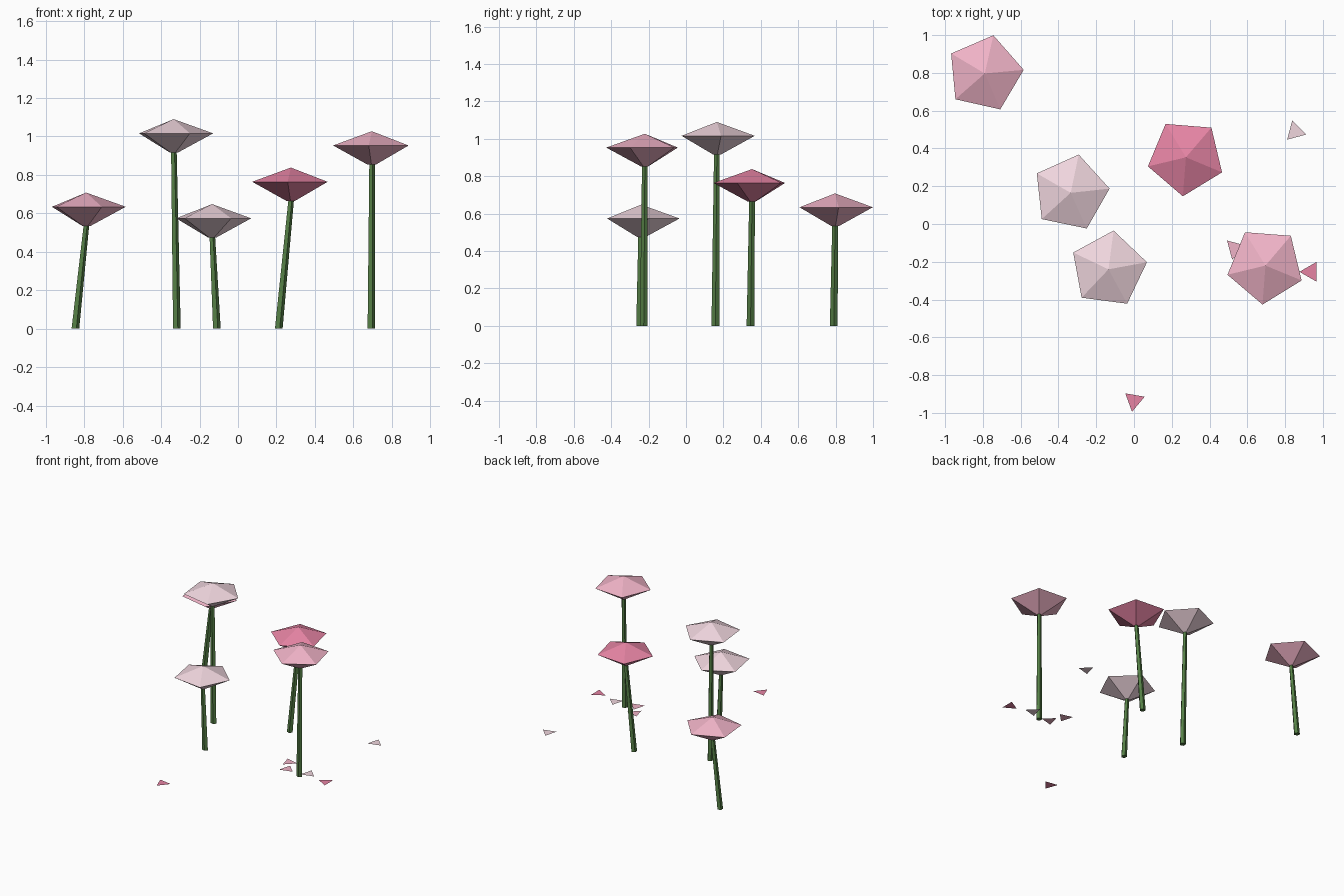
import bpy, bmesh
from math import cos, sin, pi, radians
from mathutils import Vector

if "Cube" in bpy.data.objects:
    bpy.data.objects.remove(bpy.data.objects["Cube"])


def material(name, rgb):
    m = bpy.data.materials.new(name)
    m.diffuse_color = (*rgb, 1)
    m.use_nodes = True
    m.node_tree.nodes["Principled BSDF"].inputs["Base Color"].default_value = m.diffuse_color
    return m


GREEN = material("stem_green", (0.09, 0.21, 0.06))
PALE = material("pale_pink", (0.87, 0.67, 0.73))
MID = material("mid_pink", (0.87, 0.45, 0.57))
DEEP = material("deep_pink", (0.79, 0.23, 0.37))


def loft(name, rings, sides, mat, turn=0.0):
    """Flat-faced loft through (centre, radius) rings; radius 0 makes a point."""
    bm = bmesh.new()
    prev = None
    for i, (c, r) in enumerate(rings):
        if r == 0:
            ring = [bm.verts.new(c)] * sides
        else:
            ring = [bm.verts.new(Vector(c) + Vector((r * cos(turn + 2 * pi * k / sides),
                                                     r * sin(turn + 2 * pi * k / sides), 0)))
                    for k in range(sides)]
            if i == 0 or i == len(rings) - 1:
                bm.faces.new(ring)
        if prev:
            for k in range(sides):
                quad = [prev[k], prev[(k + 1) % sides], ring[(k + 1) % sides], ring[k]]
                bm.faces.new(list(dict.fromkeys(quad)))
        prev = ring
    if len(rings) > 1:
        bmesh.ops.recalc_face_normals(bm, faces=bm.faces)
    me = bpy.data.meshes.new(name)
    bm.to_mesh(me)
    bm.free()
    me.materials.append(mat)
    ob = bpy.data.objects.new(name, me)
    bpy.context.collection.objects.link(ob)
    return ob


# flowers: head x, y, rim height, stem base x, base y, turn, colour
FLOWERS = [
    (-0.79, 0.797, 0.634, -0.848, 0.79, 5.3, MID),
    (-0.335, 0.165, 1.016, -0.32, 0.157, 6.2, PALE),
    (-0.135, -0.24, 0.574, -0.112, -0.245, 10.5, PALE),
    (0.696, -0.22, 0.953, 0.692, -0.226, -22.4, MID),
    (0.275, 0.353, 0.764, 0.21, 0.345, -22.6, DEEP),
]
for i, (x, y, z, bx, by, turn, mat) in enumerate(FLOWERS, 1):
    loft(f"stem_{i}", [((bx, by, 0), 0.022), ((x, y, z - 0.095), 0.016)], 5, GREEN)
    loft(f"blossom_{i}", [((x, y, z - 0.1), 0.022), ((x, y, z), 0.207), ((x, y, z + 0.074), 0)],
         5, mat, radians(turn))

# fallen petals: x, y, turn, colour
PETALS = [
    (0.0, -0.935, 20, DEEP),
    (0.853, 0.489, -15, PALE),
    (0.936, -0.253, 180, DEEP),
    (0.535, -0.13, 135, MID),
    (0.59, -0.232, -15, MID),
    (0.761, -0.21, -15, PALE),
]
for i, (x, y, turn, mat) in enumerate(PETALS, 1):
    loft(f"fallen_petal_{i}", [((x, y, 0.03), 0.06)], 3, mat, radians(turn))
